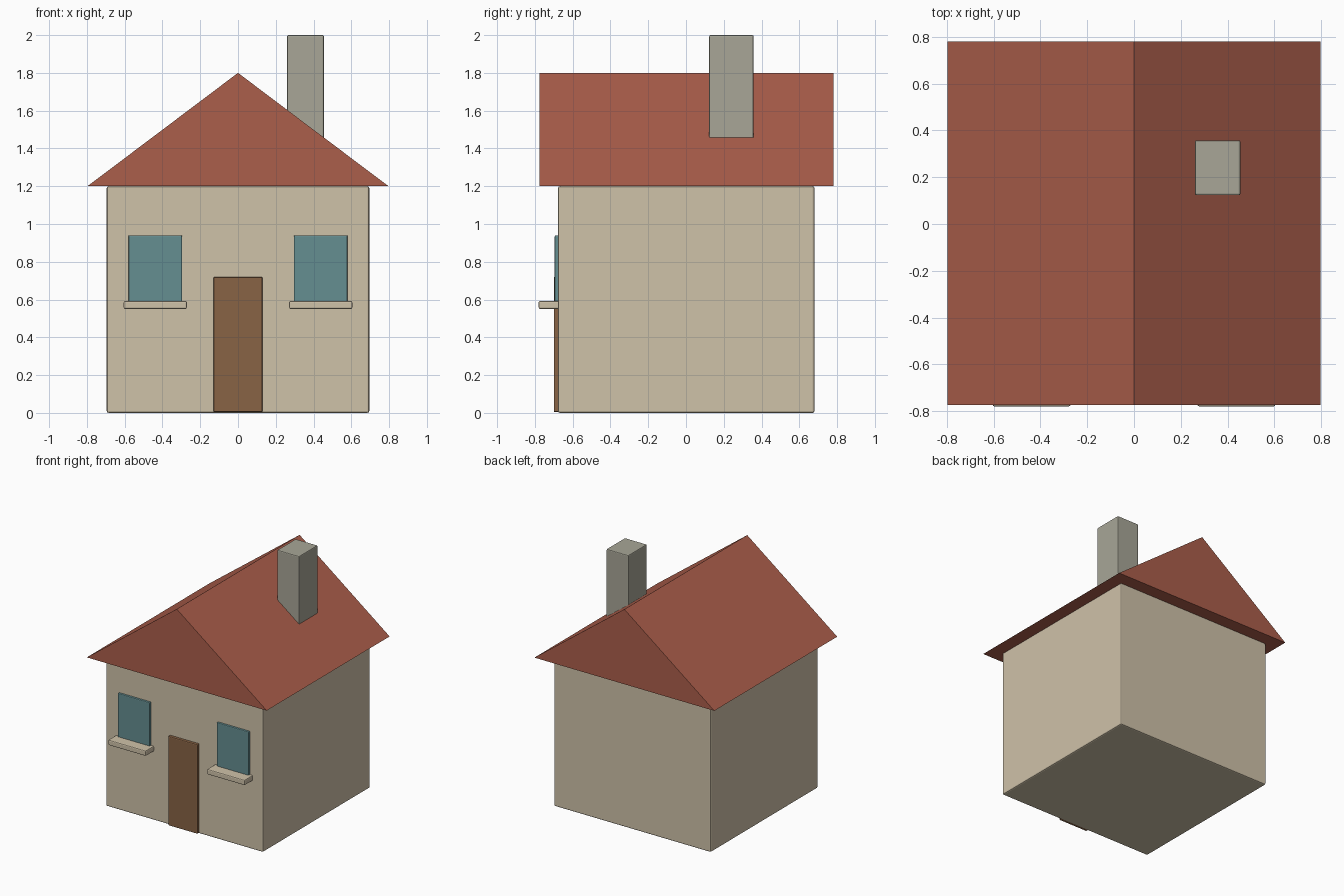
import bpy, bmesh

if "Cube" in bpy.data.objects:
    bpy.data.objects.remove(bpy.data.objects["Cube"])


def srgb(hex_code):
    vals = [int(hex_code[i:i + 2], 16) / 255 for i in (0, 2, 4)]
    return [c / 12.92 if c <= 0.04045 else ((c + 0.055) / 1.055) ** 2.4 for c in vals] + [1]


def material(name, hex_code):
    m = bpy.data.materials.new(name)
    m.diffuse_color = srgb(hex_code)
    m.use_nodes = True
    m.node_tree.nodes["Principled BSDF"].inputs["Base Color"].default_value = m.diffuse_color
    return m


CREAM = material("cream wall", "CFC2A9")
RED = material("red roof", "AB5E4B")
GREY = material("grey stone", "A8A697")
BROWN = material("brown wood", "886345")
TEAL = material("teal glass", "658E91")


def finish(name, bm, mat):
    bmesh.ops.recalc_face_normals(bm, faces=bm.faces)
    me = bpy.data.meshes.new(name)
    bm.to_mesh(me)
    bm.free()
    me.materials.append(mat)
    ob = bpy.data.objects.new(name, me)
    bpy.context.collection.objects.link(ob)
    return ob


def box(name, x, y, z, mat, bevel):
    """Box from (min, max) ranges with slightly softened edges."""
    bm = bmesh.new()
    bmesh.ops.create_cube(bm, size=1)
    for v in bm.verts:
        v.co = [r[0] if c < 0 else r[1] for c, r in zip(v.co, (x, y, z))]
    ob = finish(name, bm, mat)
    mod = ob.modifiers.new("soft edges", "BEVEL")
    mod.width = bevel
    mod.segments = 2
    return ob


# Walls
box("walls", (-0.695, 0.695), (-0.678, 0.68), (0, 1.2), CREAM, 0.01)

# Gable roof: closed triangular prism
bm = bmesh.new()
gable = bm.faces.new([bm.verts.new((x, -0.775, z)) for x, z in ((-0.797, 1.2), (0.797, 1.2), (0, 1.8))])
ext = bmesh.ops.extrude_face_region(bm, geom=[gable], use_keep_orig=True)
bmesh.ops.translate(bm, vec=(0, 1.555, 0),
                    verts=[g for g in ext["geom"] if isinstance(g, bmesh.types.BMVert)])
finish("roof", bm, RED)

# Chimney, sunk into the roof slope
box("chimney", (0.26, 0.455), (0.123, 0.358), (1.38, 2.0), GREY, 0.007)

# Door
box("door", (-0.13, 0.13), (-0.70, -0.66), (0.004, 0.72), BROWN, 0.007)

# Windows with sills on both sides of the door
for side, label in ((-1, "left"), (1, "right")):
    cx = side * 0.438
    box(label + "_window", (cx - 0.142, cx + 0.142), (-0.695, -0.665), (0.58, 0.94), TEAL, 0.006)
    box(label + "_window_sill", (cx - 0.167, cx + 0.167), (-0.78, -0.665), (0.55, 0.593), CREAM, 0.008)
